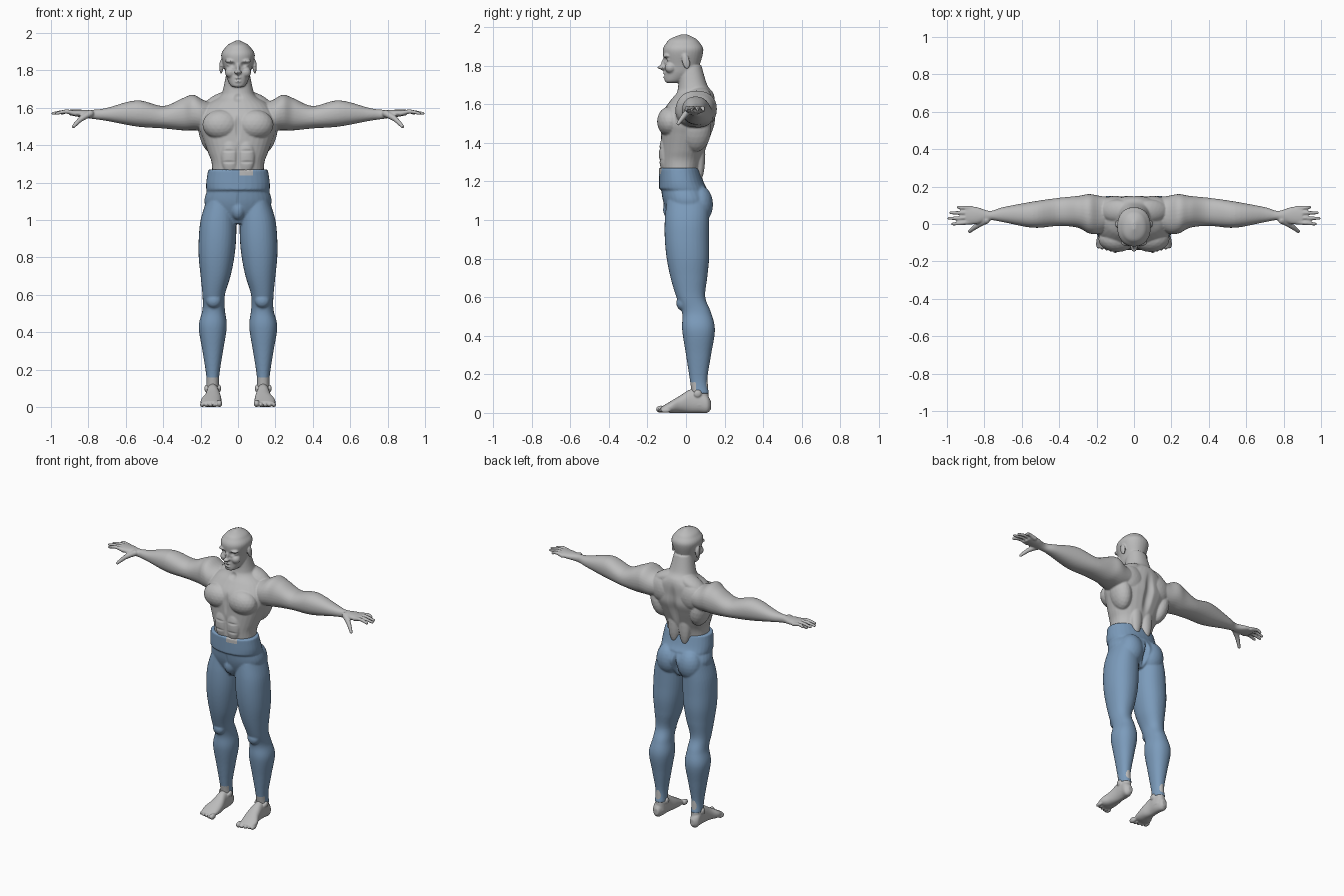
import bpy, bmesh, math
from mathutils import Matrix

cube = bpy.data.objects.get("Cube")
if cube:
    bpy.data.objects.remove(cube, do_unlink=True)


def material(name, red, green, blue):
    mat = bpy.data.materials.new(name)
    mat.use_nodes = True
    mat.diffuse_color = (red, green, blue, 1)
    mat.node_tree.nodes["Principled BSDF"].inputs["Base Color"].default_value = (red, green, blue, 1)
    return mat


skin = material("grey skin", .5, .5, .5)
cloth = material("blue cloth", .2, .33, .5)


def refine(rows, steps=6):
    """Resample loft sections along a smooth curve through them."""
    result = []
    for i in range(len(rows) - 1):
        before, start = rows[max(i - 1, 0)], rows[i]
        end, after = rows[i + 1], rows[min(i + 2, len(rows) - 1)]
        for step in range(steps):
            t = step / steps
            rest = 1 - t
            ease = t * t * (3 - 2 * t)
            result.append([b + (c - b) * ease + (c - a) / 2 * t * rest * rest - (d - b) / 2 * t * t * rest
                           for a, b, c, d in zip(before, start, end, after)])
    result.append(rows[-1])
    return result


PLACE = {
    "x": lambda along, across, depth: (along, depth, across),
    "y": lambda along, across, depth: (across, along, depth),
    "z": lambda along, across, depth: (across, depth, along),
}


def loft(bm, axis, rows, power=2.2, sides=32):
    """Closed tube; each row is position, then low and high limits in two directions."""
    rings = []
    for along, left, right, front, back in refine(rows):
        ring = []
        for k in range(sides):
            angle = math.tau * k / sides
            cos, sin = math.cos(angle), math.sin(angle)
            u = math.copysign(abs(cos) ** (2 / power), cos)
            v = math.copysign(abs(sin) ** (2 / power), sin)
            across = (left + right + (right - left) * u) / 2
            depth = (front + back + (back - front) * v) / 2
            ring.append(bm.verts.new(PLACE[axis](along, across, depth)))
        rings.append(ring)
    for low, high in zip(rings, rings[1:]):
        for k in range(sides):
            following = (k + 1) % sides
            bm.faces.new((low[k], low[following], high[following], high[k]))
    bm.faces.new(reversed(rings[0]))
    bm.faces.new(rings[-1])


def loft_even(bm, rows):
    """Upright loft centred on x; each row is height, half width, front, back."""
    loft(bm, "z", [(height, -half, half, front, back) for height, half, front, back in rows])


def blob(bm, centre, radii, tilt=0, axis="Y"):
    placement = Matrix.Translation(centre) @ Matrix.Rotation(tilt, 4, axis) @ Matrix.Diagonal((*radii, 1))
    bmesh.ops.create_icosphere(bm, subdivisions=3, radius=1, matrix=placement)


def finger(bm, points, thick, thin):
    """Tapered round finger through the given points."""
    path = refine(points, 8)
    for i, point in enumerate(path):
        radius = thick + (thin - thick) * i / (len(path) - 1)
        bmesh.ops.create_icosphere(bm, subdivisions=2, radius=radius, matrix=Matrix.Translation(point))


def mirror(bm):
    copy = bmesh.ops.duplicate(bm, geom=bm.verts[:] + bm.edges[:] + bm.faces[:])["geom"]
    for element in copy:
        if isinstance(element, bmesh.types.BMVert):
            element.co.x = -element.co.x


def finish(bm, name, materials, voxel):
    """Fuse the overlapping masses into one smooth surface."""
    bmesh.ops.recalc_face_normals(bm, faces=bm.faces[:])
    mesh = bpy.data.meshes.new(name)
    bm.to_mesh(mesh)
    bm.free()
    ob = bpy.data.objects.new(name, mesh)
    bpy.context.collection.objects.link(ob)
    fuse = ob.modifiers.new("fuse", "REMESH")
    fuse.mode, fuse.voxel_size = "VOXEL", voxel
    relax = ob.modifiers.new("relax", "SMOOTH")
    relax.factor, relax.iterations = .5, 4
    depsgraph = bpy.context.evaluated_depsgraph_get()
    baked = bpy.data.meshes.new_from_object(ob.evaluated_get(depsgraph))
    ob.modifiers.clear()
    ob.data = baked
    baked.materials.clear()
    for mat in materials:
        baked.materials.append(mat)
    for face in baked.polygons:
        face.use_smooth, face.material_index = True, 0
    return ob


def dent(ob, centre, radii, shift):
    """Soft push along y inside an ellipsoid, the same on both sides."""
    for vertex in ob.data.vertices:
        point = (abs(vertex.co.x), vertex.co.y, vertex.co.z)
        distance = sum(((p - c) / r) ** 2 for p, c, r in zip(point, centre, radii))
        if distance < 1:
            vertex.co.y += shift * (1 - distance) ** 2


# Arm and hand
bm = bmesh.new()
loft(bm, "x", [(.1, 1.5, 1.62, 0, .14), (.18, 1.48, 1.64, -.05, .15), (.24, 1.48, 1.67, -.05, .16),
               (.3, 1.48, 1.65, -.02, .15), (.4, 1.49, 1.61, -.01, .14), (.54, 1.5, 1.64, -.02, .12),
               (.7, 1.53, 1.6, .01, .09), (.77, 1.54, 1.59, .02, .07), (.84, 1.55, 1.59, 0, .09),
               (.9, 1.56, 1.59, 0, .09)])
for i, reach in enumerate((.97, .99, .98, .94)):
    root, tip = .01 + .025 * i, .03 * i
    finger(bm, [(.87, root, 1.57), (.92, (root + tip) / 2, 1.58), (reach, tip, 1.57)], .014, .009)
finger(bm, [(.79, .02, 1.57), (.84, -.01, 1.54), (.88, -.04, 1.5)], .02, .01)

# Chest, back and flank muscles
blob(bm, (.09, -.08, 1.51), (.1, .07, .08))
blob(bm, (.1, .1, 1.56), (.09, .05, .09))
blob(bm, (.15, .05, 1.47), (.06, .08, .12), .2)
blob(bm, (.09, .07, 1.64), (.1, .06, .04), .4)
blob(bm, (.04, .07, 1.34), (.04, .03, .14))
blob(bm, (.04, -.11, 1.34), (.05, .03, .1))
# Ear, brow, eye and cheek
blob(bm, (.09, 0, 1.82), (.01, .02, .04), .2, "X")
blob(bm, (.04, -.1, 1.85), (.03, .02, .01))
blob(bm, (.04, -.09, 1.83), (.02, .01, .01))
blob(bm, (.04, -.08, 1.79), (.03, .03, .03))
mirror(bm)

# Trunk and neck
loft_even(bm, [(1.2, .14, -.12, .06), (1.3, .14, -.13, .08), (1.36, .16, -.13, .1), (1.44, .19, -.13, .13),
               (1.5, .21, -.13, .15), (1.56, .2, -.12, .15), (1.62, .16, -.08, .15), (1.66, .1, -.05, .14),
               (1.7, .08, -.04, .11), (1.8, .06, -.04, .08)])
# Head
loft_even(bm, [(1.71, .02, -.1, -.05), (1.72, .04, -.11, -.01), (1.76, .06, -.11, .05), (1.8, .07, -.11, .07),
               (1.88, .09, -.12, .09), (1.92, .07, -.1, .07), (1.94, .05, -.08, .05), (1.96, .01, -.03, .01)])
# Nose, lips and chin
blob(bm, (0, -.12, 1.79), (.02, .03, .01))
blob(bm, (0, -.11, 1.81), (.01, .02, .04), -.3, "X")
for height in (1.76, 1.74):
    blob(bm, (0, -.1, height), (.02, .02, .007))
blob(bm, (0, -.09, 1.72), (.02, .02, .01))
body = finish(bm, "upper_body", [skin], .005)
# Eye sockets, spine, breastbone, abdomen and throat
dent(body, (.03, -.11, 1.83), (.02, .04, .02), .01)
dent(body, (0, .15, 1.45), (.04, .08, .2), -.02)
dent(body, (0, -.15, 1.5), (.02, .06, .1), .01)
dent(body, (0, -.14, 1.33), (.02, .05, .1), .006)
for height in (1.31, 1.37):
    dent(body, (.05, -.14, height), (.05, .05, .01), .005)
dent(body, (0, -.05, 1.65), (.03, .04, .03), .01)

# Trouser leg, buttock and knee
bm = bmesh.new()
loft(bm, "z", [(1.1, .02, .17, -.1, .12), (1, .01, .2, -.11, .12), (.9, .01, .21, -.11, .12),
               (.8, .02, .21, -.1, .12), (.7, .04, .2, -.08, .11), (.6, .07, .19, -.05, .1),
               (.52, .07, .19, -.02, .13), (.43, .06, .21, -.02, .15), (.3, .08, .19, 0, .13),
               (.17, .1, .17, .02, .11), (.1, .1, .17, .03, .12)])
blob(bm, (.08, .07, 1.08), (.08, .07, .1))
blob(bm, (.13, -.02, .57), (.04, .03, .04))
mirror(bm)
# Seat and waistband
loft_even(bm, [(.98, .04, -.07, .07), (1.04, .15, -.1, .11), (1.1, .18, -.12, .13), (1.17, .16, -.13, .1)])
blob(bm, (0, -.08, 1.06), (.04, .04, .06))
loft_even(bm, [(1.16, .17, -.14, .11), (1.2, .17, -.14, .09), (1.27, .16, -.14, .07)])
trousers = finish(bm, "trousers", [cloth, skin], .006)
dent(trousers, (0, .13, 1.06), (.02, .1, .1), -.03)
dent(trousers, (0, -.13, 1.1), (.01, .06, .06), .006)
# Uneven ankle hem and a notch in the waistband show skin
for face in trousers.data.polygons:
    x, y, z = face.center
    below_hem = z < (.16 if y < .05 else .1)
    in_notch = z > 1.24 and .01 < x < .08 and y < 0
    face.material_index = int(below_hem or in_notch)

# Foot, ankle and ankle bones
bm = bmesh.new()
loft(bm, "y", [(.13, .12, .15, .02, .06), (.11, .11, .17, 0, .09), (.07, .1, .17, 0, .12), (.02, .1, .17, 0, .12),
               (-.03, .09, .18, 0, .09), (-.08, .09, .2, 0, .06), (-.13, .1, .19, .01, .03)])
loft(bm, "z", [(.04, .1, .17, .03, .12), (.2, .11, .16, .03, .11)])
for side in (.1, .17):
    blob(bm, (side, .06, .1), (.01, .02, .02))
# Toes, the inner one largest
for toe in range(5):
    size = .013 if toe else .019
    blob(bm, (.1 + .023 * toe, -.13 + .006 * toe, size), (size * .85, .026, size))
mirror(bm)
feet = finish(bm, "feet", [skin], .004)
for vertex in feet.data.vertices:
    vertex.co.z = max(vertex.co.z, 0)
